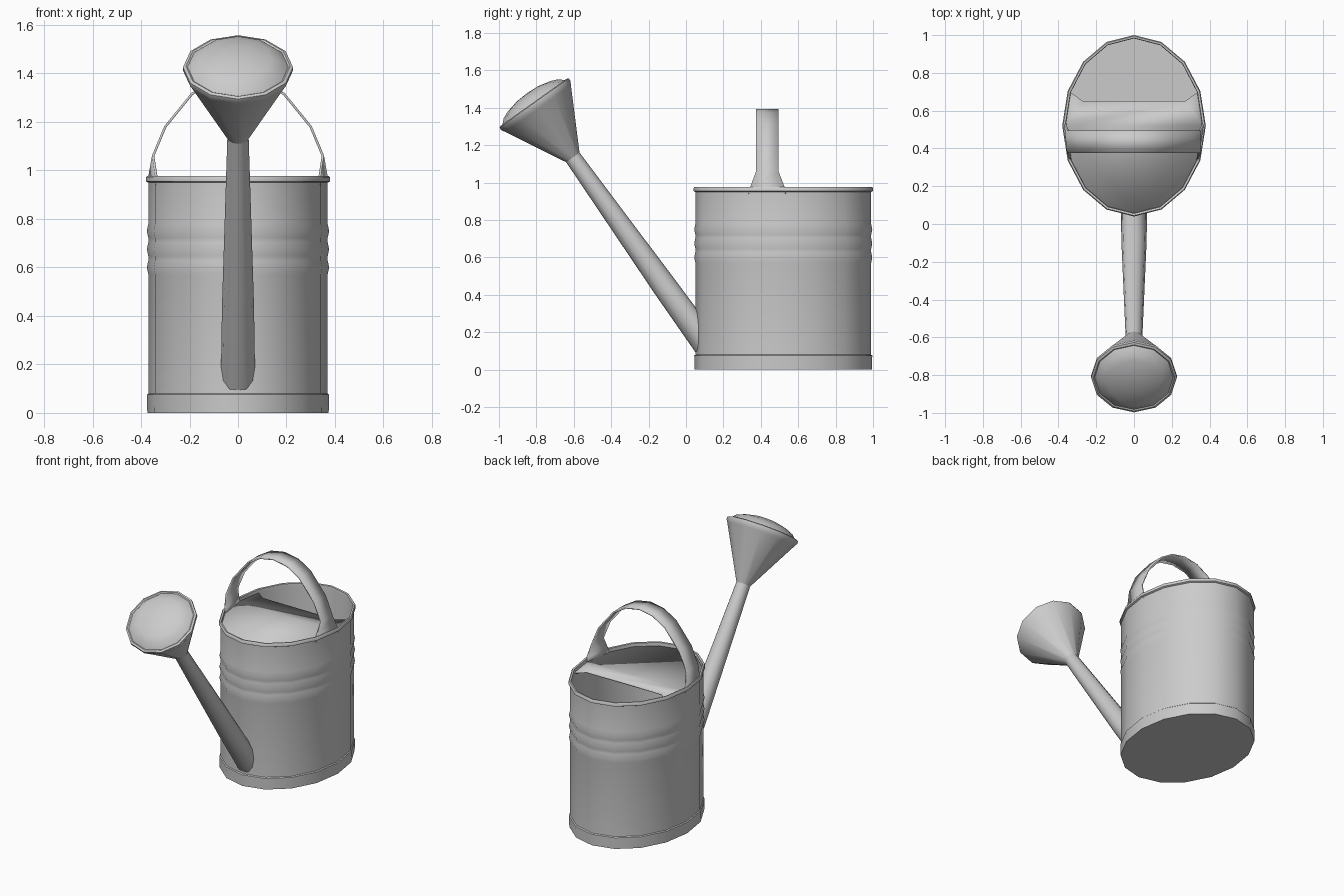
import bpy, bmesh, math
from mathutils import Vector

cube = bpy.data.objects.get("Cube")
if cube:
    bpy.data.objects.remove(cube)

metal = bpy.data.materials.new("grey_metal")
metal.use_nodes = True
colour = (0.6, 0.6, 0.6, 1)
metal.diffuse_color = colour
metal.node_tree.nodes["Principled BSDF"].inputs["Base Color"].default_value = colour

CENTRE_Y, RX, RY = 0.52, 0.37, 0.47


def finish(name, bm, thickness=0):
    bmesh.ops.remove_doubles(bm, verts=bm.verts, dist=0.0001)
    bmesh.ops.recalc_face_normals(bm, faces=bm.faces)
    mesh = bpy.data.meshes.new(name)
    bm.to_mesh(mesh)
    bm.free()
    mesh.materials.append(metal)
    obj = bpy.data.objects.new(name, mesh)
    bpy.context.collection.objects.link(obj)
    if thickness:
        solid = obj.modifiers.new("thickness", "SOLIDIFY")
        solid.thickness = thickness
        solid.offset = 0
    bpy.ops.object.select_all(action="DESELECT")
    obj.select_set(True)
    bpy.context.view_layer.objects.active = obj
    bpy.ops.object.shade_smooth_by_angle(angle=math.radians(40))
    return obj


def loft(bm, rings, closed=True, caps=False):
    rows = [[bm.verts.new(p) for p in ring] for ring in rings]
    n = len(rows[0])
    for a, b in zip(rows, rows[1:]):
        for i in range(n if closed else n - 1):
            j = (i + 1) % n
            bm.faces.new((a[i], a[j], b[j], b[i]))
    if caps:
        bm.faces.new(rows[0])
        bm.faces.new(rows[-1])


def oval_point(angle, offset, z):
    return Vector(((RX + offset) * math.cos(angle),
                   CENTRE_Y + (RY + offset) * math.sin(angle), z))


def oval(offset, z, sides=16):
    return [oval_point(math.tau * i / sides, offset, z) for i in range(sides)]


# Oval can with base band, three pressed ridges, rolled rim and hollow inside
profile = [(0.004, 0), (0.006, 0.075), (0, 0.08)]
for z in (0.6, 0.675, 0.75):
    profile += [(0, z - 0.028), (0.006, z), (0, z + 0.028)]
profile += [(0, 0.95), (0.01, 0.955), (0.01, 0.97), (0.005, 0.977),
            (-0.006, 0.975), (-0.008, 0.95), (-0.008, 0.02)]
bm = bmesh.new()
loft(bm, [oval(d, z) for d, z in profile], caps=True)
finish("can_body", bm)

# Half lid, open at the back
bm = bmesh.new()
lid = [oval_point(math.tau * i / 16, -0.006, 0.95) for i in range(-9, 2)]
lid += [Vector((0.27, 0.65, 0.95)), Vector((-0.27, 0.65, 0.95))]
bm.faces.new([bm.verts.new(p) for p in lid])
finish("half_lid", bm, 0.006)


# Arched strap handle with flared feet that follow the wall
def wall_x(y):
    return (RX - 0.006) * math.sqrt(1 - ((y - CENTRE_Y) / RY) ** 2)


arch = [(0.35, 1.06), (0.3, 1.18), (0.19, 1.315), (0.1, 1.37)]
front, back = 0.375, 0.495
foot = [[(wall_x(y), y, z) for y in (front - f, back + f)]
        for z, f in ((0.94, 0.04), (0.98, 0.03))]
half = foot + [[(x, front, z), (x, back, z)] for x, z in arch]
mirrored = [[(-x, y, z) for x, y, z in row] for row in reversed(half)]
bm = bmesh.new()
loft(bm, half + [[(0, front, 1.388), (0, back, 1.388)]] + mirrored, closed=False)
finish("handle", bm, 0.01)

# Spout and rose share one slanted axis
neck = Vector((0, -0.605, 1.135))
axis = Vector((0, -0.58, 0.815)).normalized()
side = Vector((1, 0, 0))
up = axis.cross(side)


def round_ring(t, r, sides=12):
    angles = [math.tau * i / sides for i in range(sides)]
    return [neck + axis * t + side * (r * math.sin(a)) + up * (r * math.cos(a))
            for a in angles]


# Lower end of the spout slides along the axis to meet the can wall
joint = []
for p in round_ring(-1.0, 0.07):
    wall_y = 0.054 + 0.25 * abs(p.x)
    joint.append(p + axis * ((wall_y - p.y) / axis.y))
bm = bmesh.new()
loft(bm, [joint, round_ring(-0.85, 0.066), round_ring(0, 0.044)])
finish("spout", bm)

# Funnel-shaped rose with rounded lip and domed face
rose = [(0, 0.044), (0.32, 0.215), (0.34, 0.227), (0.357, 0.227), (0.362, 0.215),
        (0.358, 0.208), (0.385, 0.18), (0.402, 0.14), (0.418, 0.07), (0.422, 0)]
bm = bmesh.new()
loft(bm, [round_ring(t, r) for t, r in rose])
finish("rose", bm)
